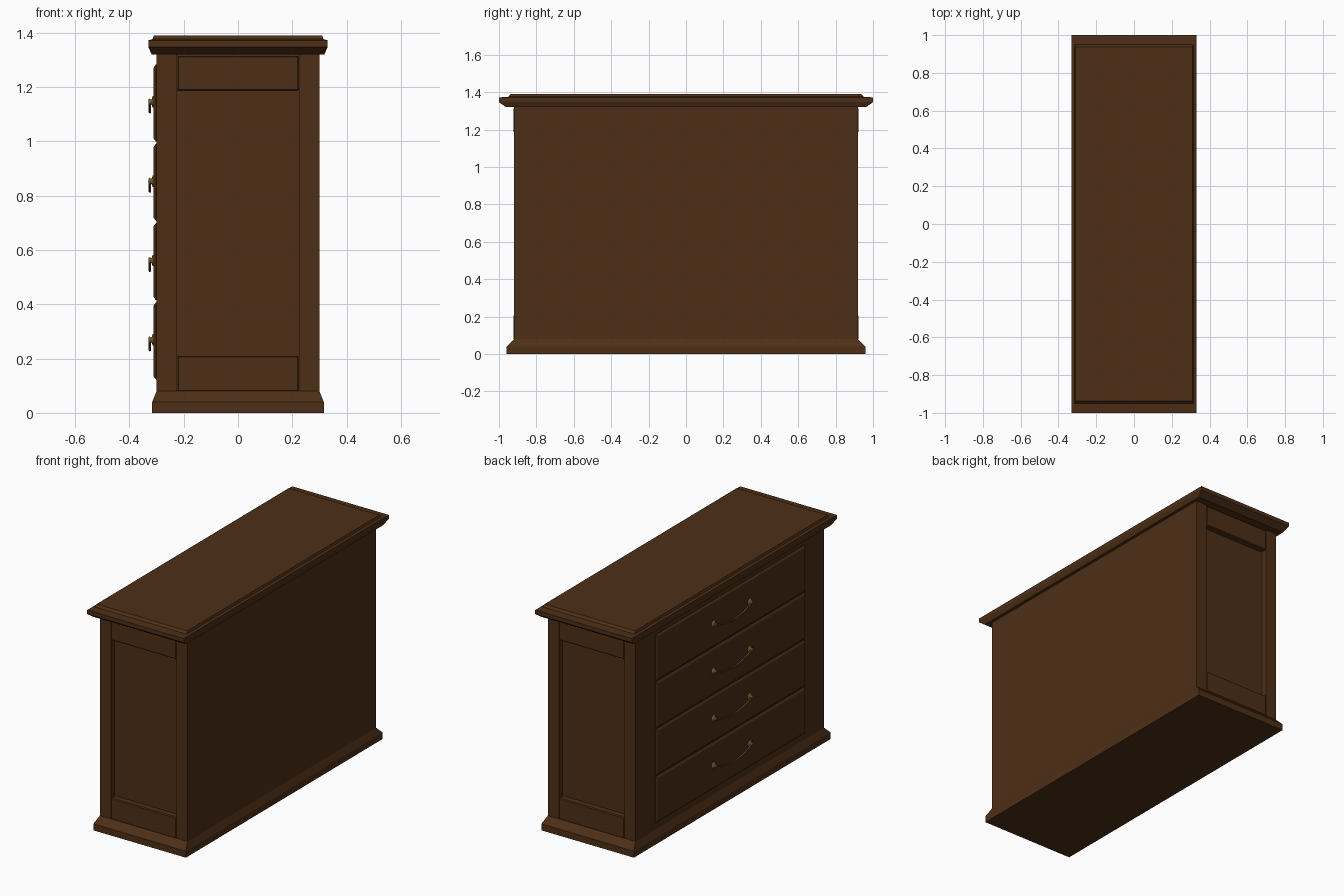
import bpy, bmesh, math
from mathutils import Matrix

if "Cube" in bpy.data.objects:
    bpy.data.objects.remove(bpy.data.objects["Cube"])


def material(name, rgb):
    m = bpy.data.materials.new(name)
    m.diffuse_color = (*rgb, 1)
    m.use_nodes = True
    m.node_tree.nodes["Principled BSDF"].inputs["Base Color"].default_value = m.diffuse_color
    return m


WOOD = material("dark_wood", (0.075, 0.028, 0.008))
BRASS = material("aged_brass", (0.17, 0.10, 0.025))


def finish(name, bm, mat):
    bmesh.ops.recalc_face_normals(bm, faces=bm.faces)
    me = bpy.data.meshes.new(name)
    bm.to_mesh(me)
    bm.free()
    me.materials.append(mat)
    ob = bpy.data.objects.new(name, me)
    bpy.context.collection.objects.link(ob)
    return ob


def loft(name, rings, mat=WOOD):
    """Stack of rectangles (half x, half y, z) joined into a closed solid."""
    bm = bmesh.new()
    loops = [[bm.verts.new((sx * hx, sy * hy, z))
              for sx, sy in ((-1, -1), (1, -1), (1, 1), (-1, 1))]
             for hx, hy, z in rings]
    for a, b in zip(loops, loops[1:]):
        for i in range(4):
            j = (i + 1) % 4
            bm.faces.new((a[i], a[j], b[j], b[i]))
    bm.faces.new(loops[0])
    bm.faces.new(loops[-1])
    return finish(name, bm, mat)


def box(name, x, y, z, bevel=0):
    bm = bmesh.new()
    bmesh.ops.create_cube(bm, size=1)
    for v in bm.verts:
        for i, (lo, hi) in enumerate((x, y, z)):
            v.co[i] = lo if v.co[i] < 0 else hi
    if bevel:
        bmesh.ops.bevel(bm, geom=bm.edges[:], offset=bevel, segments=1, affect='EDGES')
    return finish(name, bm, WOOD)


def turned(name, profile, loc, sides=16):
    """Lathe (radius, distance) profile pointing out along -x."""
    bm = bmesh.new()
    vs = [bm.verts.new((-d, 0, r)) for r, d in profile]
    es = [bm.edges.new(p) for p in zip(vs, vs[1:])]
    bmesh.ops.spin(bm, geom=vs + es, axis=(1, 0, 0), cent=(0, 0, 0),
                   angle=2 * math.pi, steps=sides)
    bmesh.ops.remove_doubles(bm, verts=bm.verts, dist=1e-5)
    bmesh.ops.transform(bm, matrix=Matrix.Translation(loc), verts=bm.verts)
    for f in bm.faces:
        f.smooth = True
    return finish(name, bm, BRASS)


def tube(name, pts, radius):
    cu = bpy.data.curves.new(name, 'CURVE')
    cu.dimensions = '3D'
    cu.bevel_depth = radius
    cu.bevel_resolution = 2
    cu.use_fill_caps = True
    sp = cu.splines.new('POLY')
    sp.points.add(len(pts) - 1)
    for p, co in zip(sp.points, pts):
        p.co = (*co, 1)
    sp.use_smooth = True
    cu.materials.append(BRASS)
    ob = bpy.data.objects.new(name, cu)
    bpy.context.collection.objects.link(ob)


# Base moulding, carcass and crown moulding
loft("base", [(0.316, 0.96, 0), (0.316, 0.96, 0.04), (0.30, 0.92, 0.08)])
box("carcass", (-0.30, 0.30), (-0.885, 0.885), (0.07, 1.33))
loft("top", [(0.318, 0.962, 1.32), (0.33, 1.0, 1.347), (0.33, 1.0, 1.372),
             (0.315, 0.95, 1.376), (0.31, 0.937, 1.39)])

# Framed ends: stiles and rails around a recessed panel
for s, end in ((-1, "left"), (1, "right")):
    y = tuple(sorted((s * 0.88, s * 0.92)))
    yr = tuple(sorted((s * 0.87, s * 0.923)))
    for t, side in ((-1, "front"), (1, "back")):
        box(f"{end}_{side}_stile", tuple(sorted((t * 0.225, t * 0.30))), y, (0.07, 1.33))
    box(f"{end}_lower_rail", (-0.224, 0.224), yr, (0.078, 0.21), 0.005)
    box(f"{end}_upper_rail", (-0.224, 0.224), yr, (1.185, 1.315), 0.005)

# Drawers with bevelled fronts and hanging bail handles
for n in range(4):
    z = 0.265 + n * 0.292
    front = loft(f"drawer_{n + 1}", [(0.142, 0.73, -0.01), (0.142, 0.73, 0.002),
                                     (0.132, 0.72, 0.010), (0.118, 0.706, 0.012)])
    front.data.transform(Matrix.Translation((-0.30, 0, z)) @ Matrix.Rotation(-math.pi / 2, 4, 'Y'))
    for s, side in ((-1, "a"), (1, "b")):
        turned(f"handle_{n + 1}_post_{side}",
               [(0, -0.002), (0.021, -0.002), (0.021, 0.003), (0.010, 0.007),
                (0.009, 0.011), (0.013, 0.014), (0.010, 0.018), (0, 0.0195)],
               (-0.311, s * 0.177, z + 0.004))
    tube(f"handle_{n + 1}_bail",
         [(-0.3245, 0.177 * u, z + 0.002 - 0.036 * (1 - u * u))
          for u in (i / 12 - 1 for i in range(25))], 0.0045)
